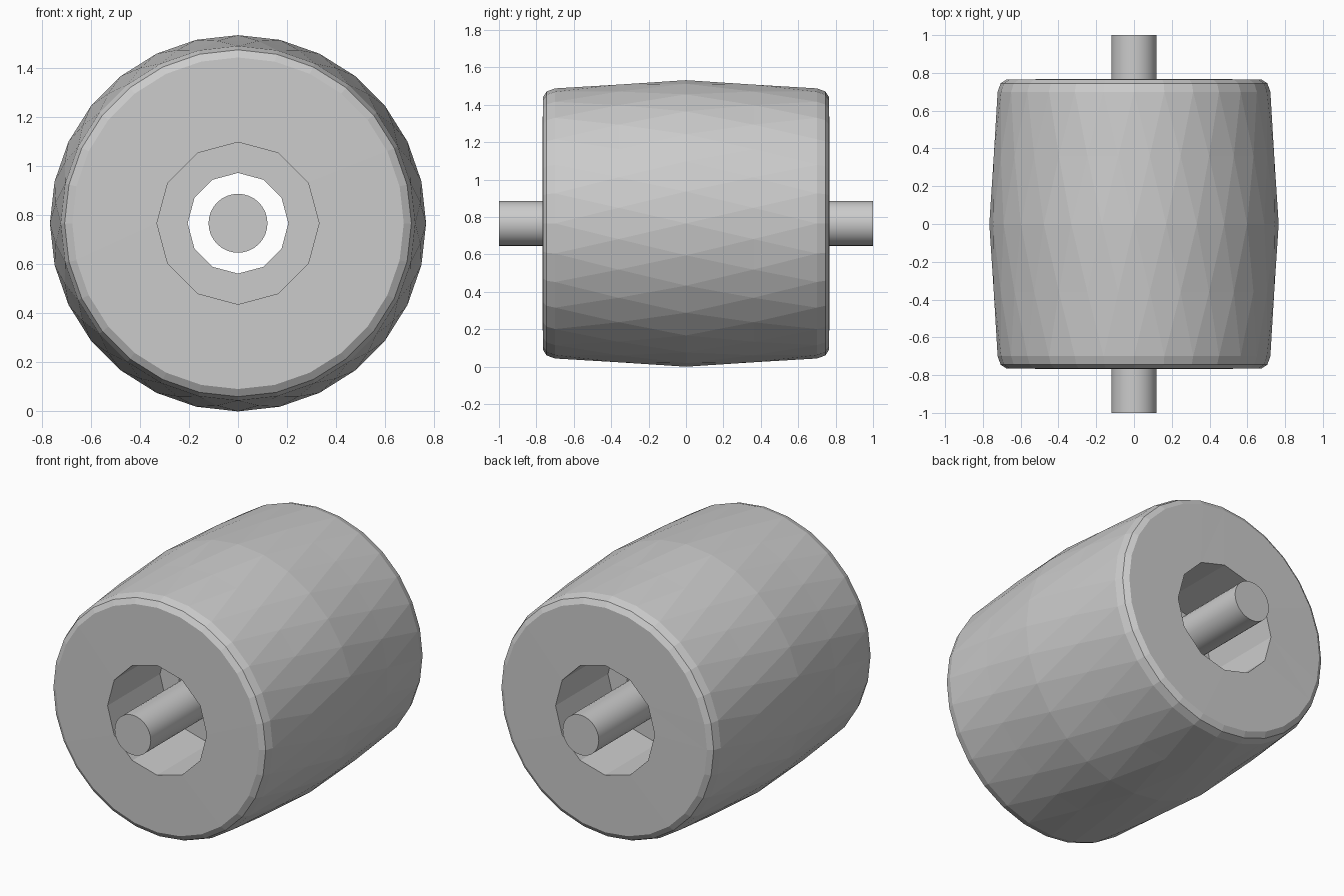
import bpy, bmesh, math
from mathutils import Matrix

if "Cube" in bpy.data.objects:
    bpy.data.objects.remove(bpy.data.objects["Cube"])

AXIS_Z = 0.766


def add_ring(bm, radius, y, sides, phase):
    # ring of vertices around the y axis, starting at the bottom; phase is in steps
    ring = []
    for i in range(sides):
        a = 2 * math.pi * (i + phase) / sides
        ring.append(bm.verts.new((radius * math.sin(a), y, AXIS_Z - radius * math.cos(a))))
    return ring


def zip_rings(bm, a, pa, b, pb):
    # triangle strip between rings that may have different side counts
    na, nb, i, j = len(a), len(b), 0, 0
    while i < na or j < nb:
        if j >= nb or (i < na and (i + 1 + pa) / na <= (j + 1 + pb) / nb):
            bm.faces.new((a[i % na], a[(i + 1) % na], b[j % nb]))
            i += 1
        else:
            bm.faces.new((a[i % na], b[(j + 1) % nb], b[j % nb]))
            j += 1


def finish(bm, name):
    bmesh.ops.recalc_face_normals(bm, faces=bm.faces)
    mesh = bpy.data.meshes.new(name)
    bm.to_mesh(mesh)
    bm.free()
    obj = bpy.data.objects.new(name, mesh)
    bpy.context.collection.objects.link(obj)
    return obj


# Crowned roller: closed cross-section of (radius, y, sides, phase)
profile = [
    (0.33, -0.768, 12, 0), (0.675, -0.765, 28, 0), (0.706, -0.745, 28, 0),
    (0.722, -0.70, 28, 0), (0.747, -0.36, 28, 0.5), (0.766, 0.0, 28, 0),
    (0.747, 0.36, 28, 0.5), (0.722, 0.70, 28, 0), (0.706, 0.745, 28, 0),
    (0.675, 0.765, 28, 0), (0.33, 0.768, 12, 0),
    # stepped bore
    (0.33, 0.27, 12, 0), (0.205, 0.27, 12, 0),
    (0.205, -0.27, 12, 0), (0.33, -0.27, 12, 0),
]
bm = bmesh.new()
rings = [(add_ring(bm, *p), p[3]) for p in profile]
for k, (ring, phase) in enumerate(rings):
    nxt, nphase = rings[(k + 1) % len(rings)]
    zip_rings(bm, ring, phase, nxt, nphase)
finish(bm, "roller_body")

# Axle shaft, running free through the bore
bm = bmesh.new()
bmesh.ops.create_cone(
    bm, cap_ends=True, segments=32, radius1=0.12, radius2=0.12, depth=2.0,
    matrix=Matrix.Translation((0, 0, AXIS_Z)) @ Matrix.Rotation(math.pi / 2, 4, 'X'))
axle = finish(bm, "axle")
bpy.context.view_layer.objects.active = axle
axle.select_set(True)
bpy.ops.object.shade_smooth_by_angle(angle=math.radians(30))
